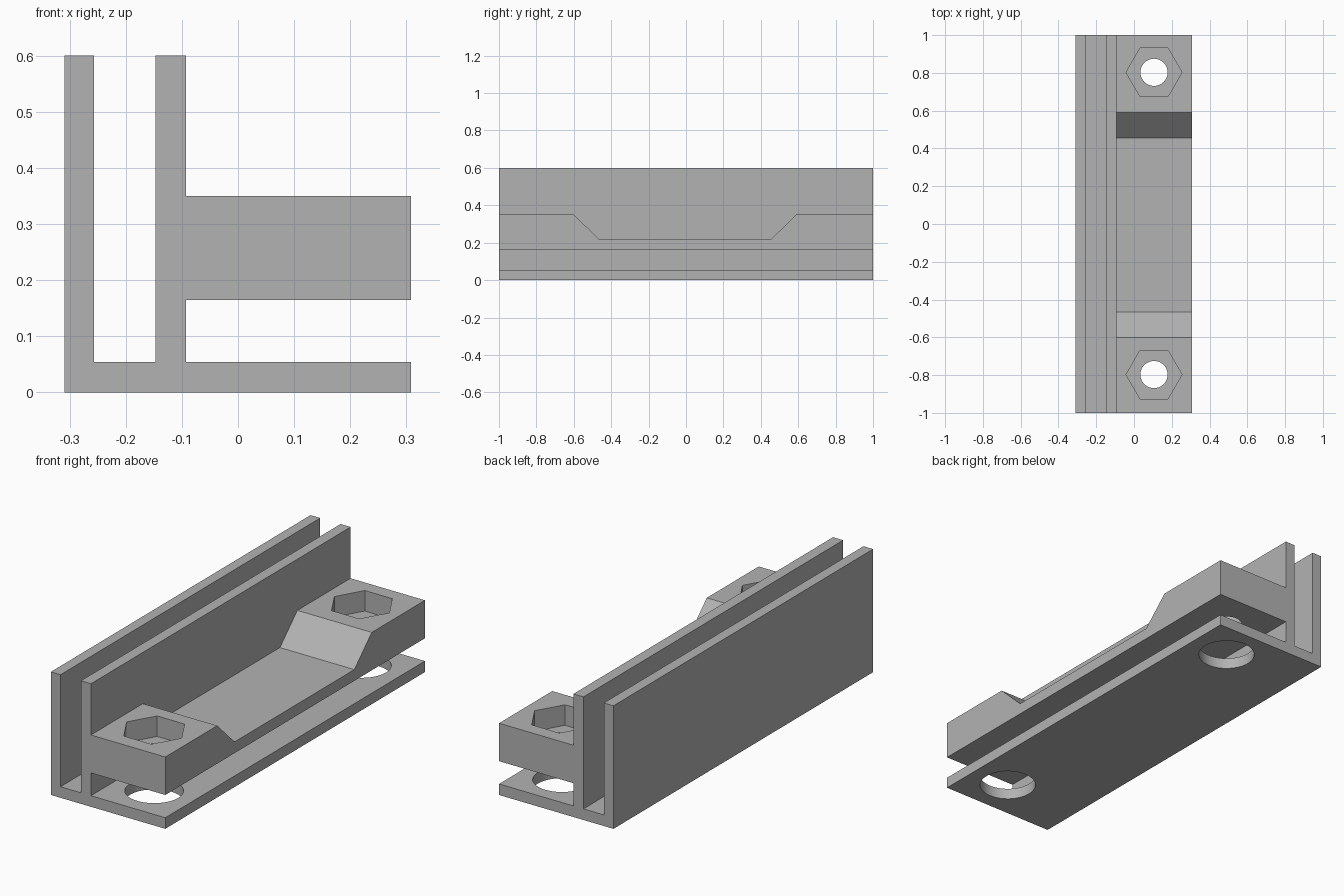
import bpy
import bmesh
import math
from mathutils import Matrix, Vector

cube = bpy.data.objects.get("Cube")
if cube:
    bpy.data.objects.remove(cube, do_unlink=True)

# One flat grey for the whole part
grey = bpy.data.materials.new("plain grey")
grey.use_nodes = True
colour = (0.45, 0.45, 0.45, 1)
grey.diffuse_color = colour
grey.node_tree.nodes["Principled BSDF"].inputs["Base Color"].default_value = colour


def prism(name, points, depth):
    """Extrude a closed outline of 3D points by the depth vector."""
    bm = bmesh.new()
    face = bm.faces.new([bm.verts.new(p) for p in points])
    new = bmesh.ops.extrude_face_region(bm, geom=[face])["geom"]
    verts = [v for v in new if isinstance(v, bmesh.types.BMVert)]
    bmesh.ops.translate(bm, verts=verts, vec=Vector(depth))
    bmesh.ops.recalc_face_normals(bm, faces=bm.faces)
    return finish(name, bm)


def drill(name, x, y, z0, z1, radius, sides):
    """Upright round or hexagonal cutter between two heights."""
    bm = bmesh.new()
    bmesh.ops.create_cone(bm, cap_ends=True, segments=sides, radius1=radius,
                          radius2=radius, depth=z1 - z0,
                          matrix=Matrix.Translation((x, y, (z0 + z1) / 2))
                          @ Matrix.Rotation(math.pi / 2, 4, "Z"))
    return finish(name, bm)


def finish(name, bm):
    mesh = bpy.data.meshes.new(name)
    bm.to_mesh(mesh)
    bm.free()
    mesh.materials.append(grey)
    obj = bpy.data.objects.new(name, mesh)
    bpy.context.collection.objects.link(obj)
    return obj


def cut(target, cutter):
    cutter.hide_render = True
    mod = target.modifiers.new("cut", "BOOLEAN")
    mod.operation = "DIFFERENCE"
    mod.solver = "EXACT"
    mod.object = cutter
    bpy.ops.object.select_all(action="DESELECT")
    bpy.context.view_layer.objects.active = target
    target.select_set(True)
    bpy.ops.object.modifier_apply(modifier=mod.name)
    bpy.data.objects.remove(cutter, do_unlink=True)


# Cross-section: slotted double wall, thick clamp bar and thin lower flange
left, right = -0.309, 0.308
wall, floor, bar_low, bar_top, top = -0.093, 0.054, 0.165, 0.35, 0.6
section = [(left, 0), (right, 0), (right, floor), (wall, floor),
           (wall, bar_low), (right, bar_low), (right, bar_top), (wall, bar_top),
           (wall, top), (-0.147, top), (-0.147, floor), (-0.257, floor),
           (-0.257, top), (left, top)]
bracket = prism("clamp_bracket", [(x, -1, z) for x, z in section], (0, 2, 0))

# Sloped recess along the middle of the bar (its sides rise at about 45 degrees)
recess = [(-0.466, 0.22), (0.456, 0.22), (0.59, bar_top), (0.59, 0.5),
          (-0.6, 0.5), (-0.6, bar_top)]
cut(bracket, prism("recess_cutter", [(wall, y, z) for y, z in recess], (0.6, 0, 0)))

# Nut pockets, bolt holes and wide access holes in the flange
for y in (-0.797, 0.803):
    cut(bracket, drill("nut_cutter", 0.106, y, 0.25, 0.5, 0.148, 6))
    cut(bracket, drill("bolt_cutter", 0.106, y, 0.11, 0.3, 0.072, 48))
    cut(bracket, drill("access_cutter", 0.106, y, -0.1, 0.11, 0.13, 48))

bracket.select_set(True)
bpy.context.view_layer.objects.active = bracket
bpy.ops.object.shade_smooth_by_angle(angle=math.radians(30))
